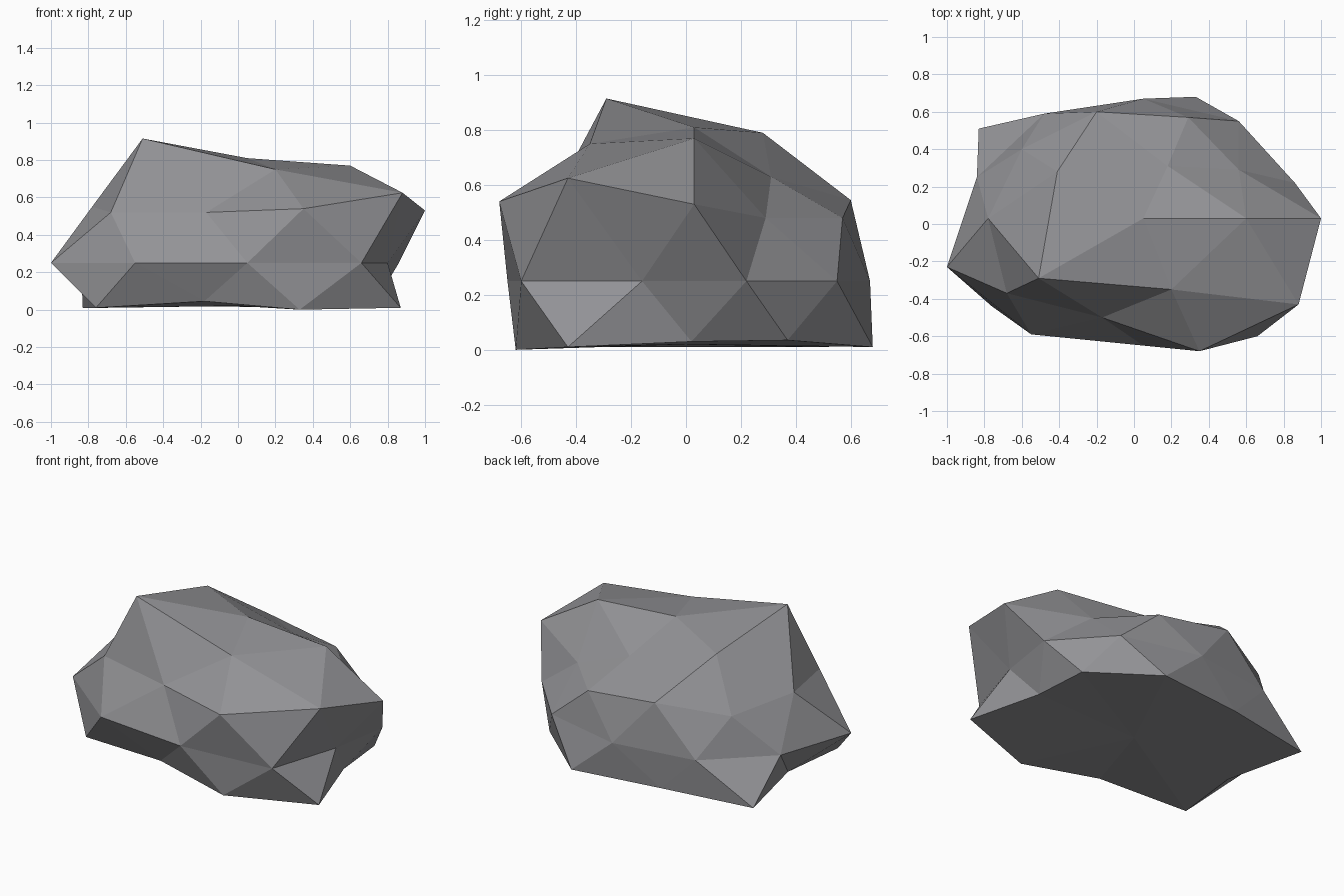
import bpy
import bmesh

# Remove the default cube only
default_cube = bpy.data.objects.get("Cube")
if default_cube:
    bpy.data.objects.remove(default_cube, do_unlink=True)


def flat_material(name, colour):
    material = bpy.data.materials.new(name)
    material.use_nodes = True
    material.diffuse_color = colour
    shader = material.node_tree.nodes["Principled BSDF"]
    shader.inputs["Base Color"].default_value = colour
    shader.inputs["Roughness"].default_value = 0.9
    return material


mesh_builder = bmesh.new()


def add_points(points):
    """Add a ring of vertices given in hundredths of a unit."""
    return [mesh_builder.verts.new([value / 100 for value in point]) for point in points]


def add_facet(a, b, c, mid_ab, mid_bc, mid_ca):
    """Build one large triangular facet split into four at its edge points."""
    for corners in ((a, mid_ab, mid_ca), (mid_ab, b, mid_bc),
                    (mid_ca, mid_bc, c), (mid_ab, mid_bc, mid_ca)):
        mesh_builder.faces.new(corners)


# Crown point and the five crown corners, counter-clockwise from the front
crown, underside = add_points([(5, 3, 81), (0, 0, 2)])
upper = add_points([(20, -35, 75), (60, 3, 77), (18, 31, 63),
                    (-41, 28, 79), (-51, -29, 91.5)])

# Shoulder corners and the points between them
shoulder = add_points([(35, -68, 54), (100, 3, 53), (29, 57, 48),
                       (-60, 40, 49), (-68, -37, 52)])
shoulder_mid = add_points([(88, -43, 62.5), (56, 29, 48), (-20, 60, 54.5),
                           (-78, 3, 55), (-17, -50, 52)])

# Level waist ring
waist_outline = [(66, -60), (80, -16), (86, 22), (56, 55), (5, 67),
                 (-48, 59), (-84, 25), (-100, -23), (-55, -59), (5, -65)]
waist = add_points([(x, y, 25) for x, y in waist_outline])

# Base corners and the points between them
base = add_points([(87, -43, 1), (70, 37, 3.5), (-25, 61, 2),
                   (-71, -1, 1), (-18, -52, 4.5)])
base_mid = add_points([(73, 2, 3), (33, 68, 1), (-83, 51, 1),
                       (-76, -44, 1), (33, -62, 0)])

# Five identical sectors: crown, two side facets and the underside
sectors = len(upper)
for i in range(sectors):
    j = (i + 1) % sectors
    left, right = waist[2 * i], waist[2 * i + 1]
    next_left = waist[2 * j]
    add_facet(crown, shoulder[i], shoulder[j],
              upper[i], shoulder_mid[i], upper[j])
    add_facet(shoulder[i], base[i], shoulder[j],
              left, right, shoulder_mid[i])
    add_facet(shoulder[j], base[i], base[j],
              right, base_mid[i], next_left)
    mesh_builder.faces.new((underside, base_mid[i], base[i]))
    mesh_builder.faces.new((underside, base[j], base_mid[i]))

bmesh.ops.recalc_face_normals(mesh_builder, faces=mesh_builder.faces)

# Flat-shaded boulder object
boulder_mesh = bpy.data.meshes.new("boulder")
mesh_builder.to_mesh(boulder_mesh)
mesh_builder.free()
boulder_mesh.materials.append(flat_material("stone grey", (0.29, 0.29, 0.305, 1)))
boulder = bpy.data.objects.new("boulder", boulder_mesh)
bpy.context.scene.collection.objects.link(boulder)
